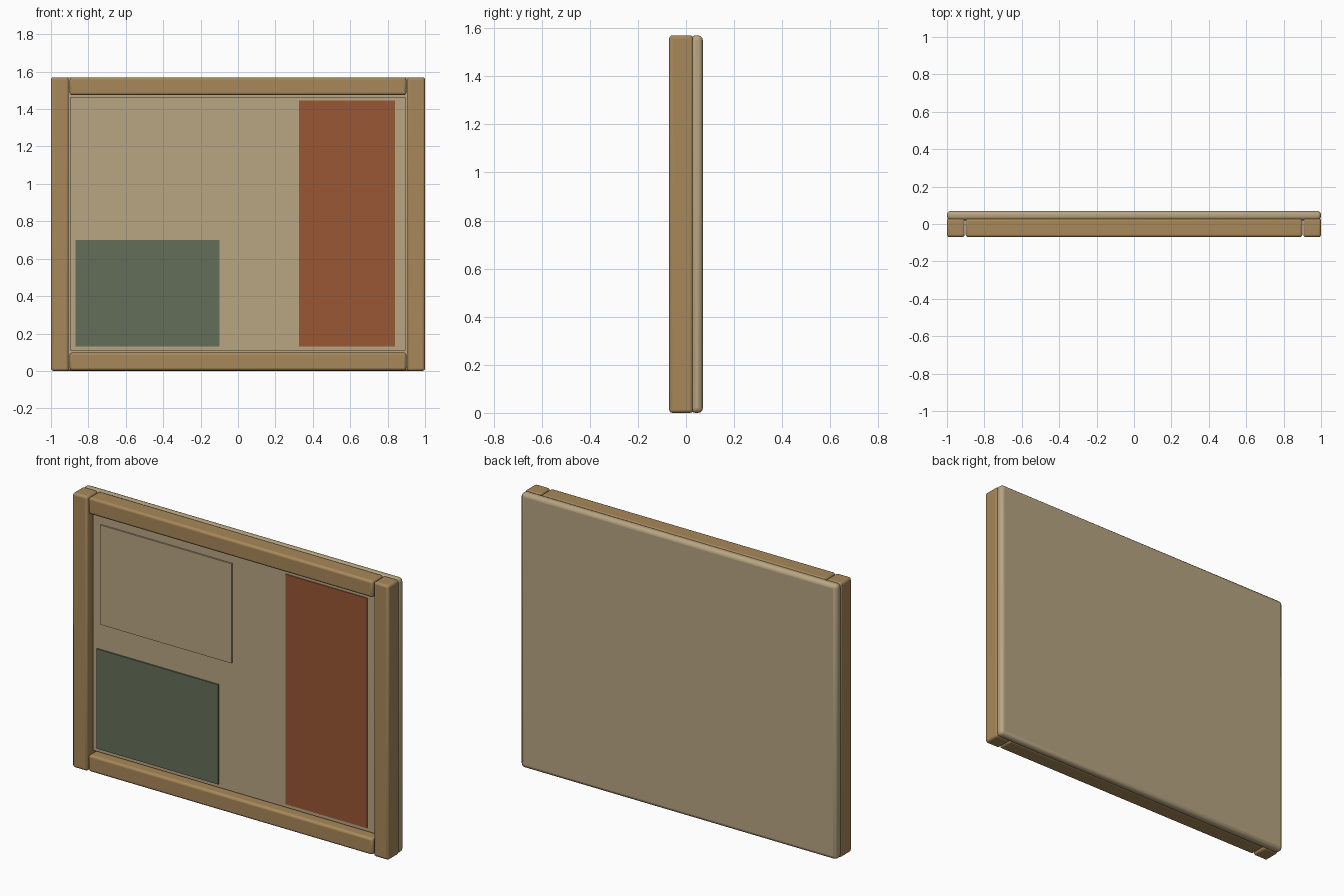
import bpy
import math

cube = bpy.data.objects.get("Cube")
if cube:
    bpy.data.objects.remove(cube, do_unlink=True)


def material(name, rgb):
    """Flat material from sRGB bytes, stored as linear values."""
    color = [((c / 255 + 0.055) / 1.055) ** 2.4 for c in rgb] + [1]
    mat = bpy.data.materials.new(name)
    mat.use_nodes = True
    mat.diffuse_color = color
    mat.node_tree.nodes["Principled BSDF"].inputs["Base Color"].default_value = color
    return mat


wood = material("frame wood", (168, 136, 90))
cork = material("board beige", (184, 165, 130))
red = material("red paper", (154, 87, 54))
green = material("green paper", (100, 110, 88))


def box(name, mat, x, y, z, bevel=0):
    """Box spanning the given (low, high) ranges, with optional rounded edges."""
    spans = (x, y, z)
    bpy.ops.mesh.primitive_cube_add(size=1, location=[(a + b) / 2 for a, b in spans])
    obj = bpy.context.object
    obj.name = name
    obj.scale = [b - a for a, b in spans]
    bpy.ops.object.transform_apply(location=False, rotation=False, scale=True)
    obj.data.materials.append(mat)
    if bevel:
        mod = obj.modifiers.new("Rounded edges", "BEVEL")
        mod.width = bevel
        mod.segments = 3
        bpy.ops.object.shade_smooth_by_angle(angle=math.radians(40))
    return obj


HEIGHT = 1.57
RAIL = 0.095
INNER = 0.9
FRAME_Y = (-0.07, 0.03)

# Backing board and raised pin surface
box("back_board", cork, (-1, 1), (0.02, 0.07), (0, HEIGHT), 0.02)
box("pin_surface", cork, (-0.895, 0.895), (-0.03, 0.03), (0.11, 1.465))

# Frame: two full-height posts with rails between them
for name, sign in (("left_post", 1), ("right_post", -1)):
    edges = sorted((sign * (INNER + 0.005), sign))
    box(name, wood, edges, FRAME_Y, (0, HEIGHT), 0.013)
for name, low in (("bottom_rail", 0.003), ("top_rail", HEIGHT - RAIL)):
    box(name, wood, (-INNER, INNER), FRAME_Y, (low, low + RAIL), 0.013)

# Papers pinned to the surface
box("red_sheet", red, (0.325, 0.84), (-0.035, -0.03), (0.13, 1.445))
box("green_sheet", green, (-0.87, -0.1), (-0.038, -0.03), (0.13, 0.7))
box("plain_sheet", cork, (-0.845, -0.015), (-0.038, -0.03), (0.845, 1.415))
